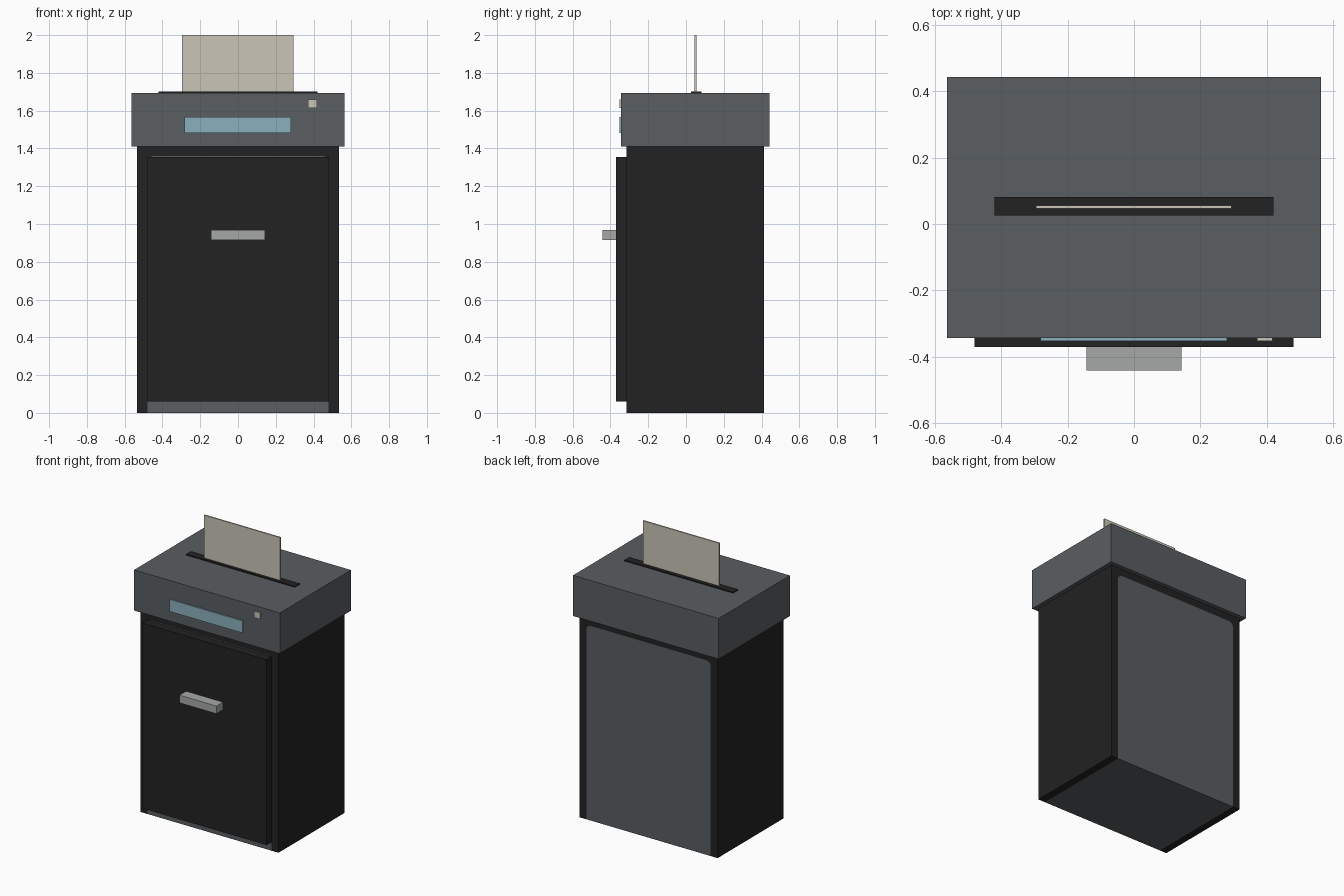
import bpy, bmesh, math

if "Cube" in bpy.data.objects:
    bpy.data.objects.remove(bpy.data.objects["Cube"])


def material(name, rgb):
    m = bpy.data.materials.new(name)
    m.diffuse_color = (*rgb, 1.0)
    m.use_nodes = True
    m.node_tree.nodes["Principled BSDF"].inputs["Base Color"].default_value = m.diffuse_color
    return m


GREY = material("slate grey", (0.102, 0.112, 0.120))
BLACK = material("soft black", (0.016, 0.016, 0.016))
CREAM = material("paper cream", (0.59, 0.56, 0.48))
BLUE = material("display blue", (0.26, 0.434, 0.515))
SILVER = material("handle silver", (0.38, 0.39, 0.39))


def finish(name, bm, mat):
    bmesh.ops.recalc_face_normals(bm, faces=bm.faces)
    mesh = bpy.data.meshes.new(name)
    bm.to_mesh(mesh)
    bm.free()
    mesh.materials.append(mat)
    ob = bpy.data.objects.new(name, mesh)
    bpy.context.collection.objects.link(ob)
    return ob


def box(name, x, y, z, mat):
    """Box from (low, high) ranges on each axis."""
    bm = bmesh.new()
    bmesh.ops.create_cube(bm, size=1)
    for v in bm.verts:
        v.co = [sum(r) / 2 + c * (r[1] - r[0]) for c, r in zip(v.co, (x, y, z))]
    return finish(name, bm, mat)


def extrude_y(name, profile, y0, y1, mat):
    """Extrude an x-z outline from y0 to y1."""
    bm = bmesh.new()
    face = bm.faces.new([bm.verts.new((x, y0, z)) for x, z in profile])
    out = bmesh.ops.extrude_face_region(bm, geom=[face])
    for v in out["geom"]:
        if isinstance(v, bmesh.types.BMVert):
            v.co.y = y1
    return finish(name, bm, mat)


# Arch outline shared by the cabinet shell and the core inside it
HALF, TOP, R = 0.48, 1.36, 0.035
arc = [(HALF - R + R * math.cos(a), TOP - R + R * math.sin(a))
       for a in (math.radians(15 * i) for i in range(7))]
arch = [(HALF, 0)] + arc + [(-x, z) for x, z in reversed(arc)] + [(-HALF, 0)]

# Cabinet: black shell open at front, back and bottom, filled by a grey core
W, H, Y0, Y1 = 0.534, 1.41, -0.315, 0.413
extrude_y("cabinet_shell", arch + [(-W, 0), (-W, H), (W, H), (W, 0)], Y0, Y1, BLACK)
extrude_y("cabinet_core", arch, Y0, Y1, GREY)

# Front door with handle
box("bin_door", (-0.48, 0.48), (-0.37, Y0), (0.06, 1.355), BLACK)
box("door_handle", (-0.143, 0.143), (-0.442, -0.37), (0.915, 0.969), SILVER)

# Cutting head with display, button, feed slot and sheet
box("cutting_head", (-0.563, 0.563), (-0.343, 0.443), (1.41, 1.694), GREY)
box("display_plate", (-0.282, 0.28), (-0.352, -0.343), (1.482, 1.566), BLUE)
box("power_button", (0.37, 0.417), (-0.352, -0.343), (1.614, 1.658), CREAM)
box("feed_slot", (-0.421, 0.421), (0.026, 0.081), (1.692, 1.701), BLACK)
box("paper_sheet", (-0.296, 0.294), (0.046, 0.056), (1.695, 2.0), CREAM)
